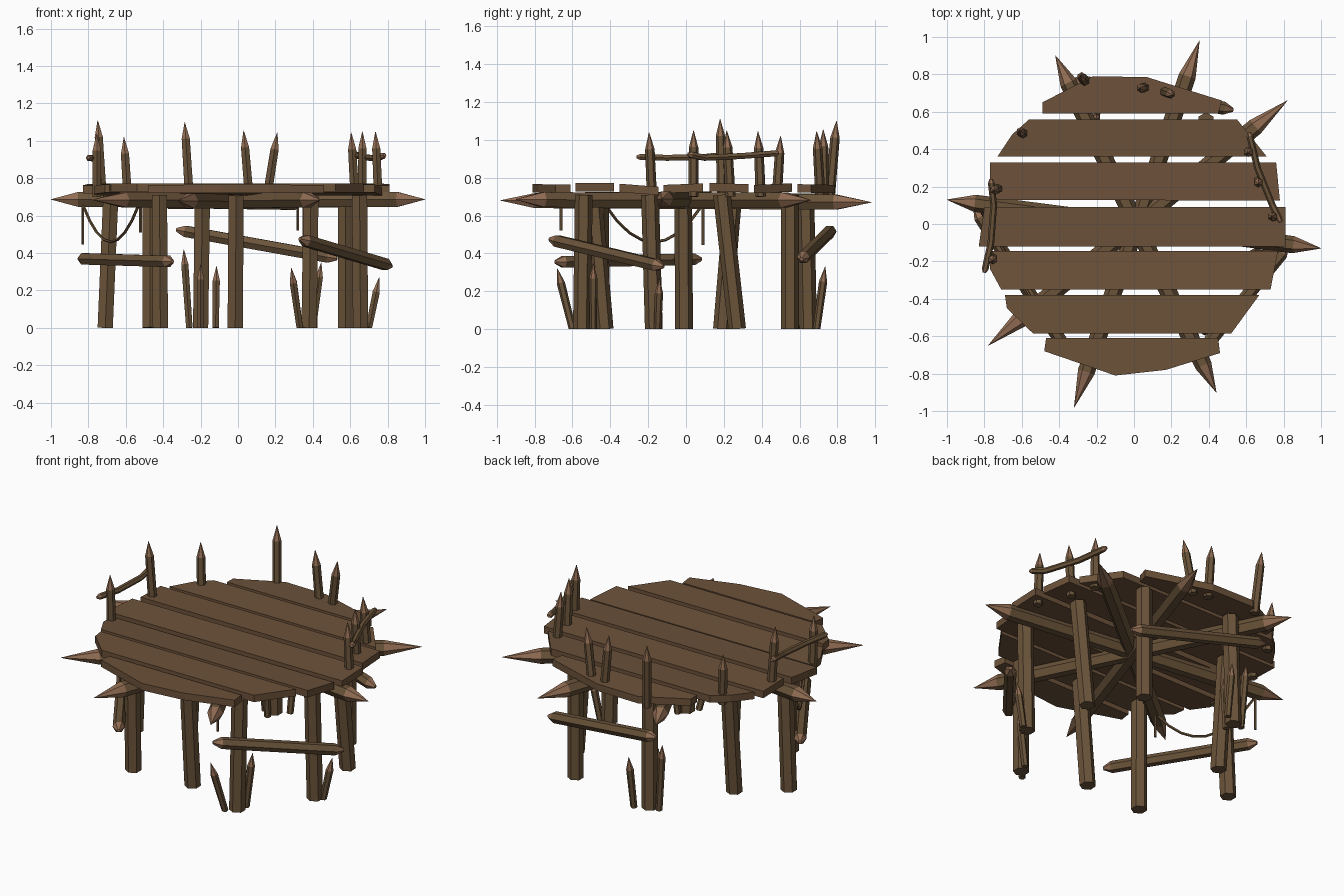
import bpy, bmesh, math
from mathutils import Vector

if "Cube" in bpy.data.objects:
    bpy.data.objects.remove(bpy.data.objects["Cube"])


def material(name, col):
    m = bpy.data.materials.new(name)
    m.diffuse_color = (*col, 1)
    m.use_nodes = True
    m.node_tree.nodes["Principled BSDF"].inputs["Base Color"].default_value = m.diffuse_color
    return m


PLANK = material("plank_wood", (0.150, 0.084, 0.042))
LOG = material("log_wood", (0.145, 0.088, 0.042))
TIP = material("fresh_cut_wood", (0.290, 0.155, 0.088))


def finish(name, bm, mats):
    bmesh.ops.recalc_face_normals(bm, faces=bm.faces[:])
    me = bpy.data.meshes.new(name)
    bm.to_mesh(me)
    bm.free()
    for m in mats:
        me.materials.append(m)
    ob = bpy.data.objects.new(name, me)
    bpy.context.collection.objects.link(ob)
    return ob


def log(name, pts, r, tip0=0.0, tip1=0.0, sides=6, blunt=0.0, r_end=None):
    """Faceted log along a path; tips are carved ends of the given length."""
    pts = [Vector(p) for p in pts]
    d0 = (pts[1] - pts[0]).normalized()
    d1 = (pts[-1] - pts[-2]).normalized()
    r_end = r if r_end is None else r_end
    stations = []                      # (point, direction, radius)
    if tip0:
        stations.append((pts[0], d0, blunt * r))
    stations.append((pts[0] + d0 * tip0, d0, r))
    for i in range(1, len(pts) - 1):
        stations.append((pts[i], (pts[i + 1] - pts[i - 1]).normalized(), r))
    stations.append((pts[-1] - d1 * tip1, d1, r_end))
    if tip1:
        stations.append((pts[-1], d1, blunt * r_end))
    bm = bmesh.new()
    rings = []
    for p, d, rad in stations:
        side = Vector((1, 0, 0)) if abs(d.z) > 0.8 else Vector((0, 0, 1))
        u = (side - d * side.dot(d)).normalized()
        w = d.cross(u)
        ring = []
        for k in range(sides):
            a = 2 * math.pi * (k + 0.5) / sides
            v = p + (u * math.cos(a) + w * math.sin(a)) * max(rad, 0.001)
            v.z = max(v.z, 0)
            ring.append(bm.verts.new(v))
        rings.append(ring)
    n = len(rings) - 1
    for i in range(n):
        is_tip = (tip0 and i == 0) or (tip1 and i == n - 1)
        for k in range(sides):
            j = (k + 1) % sides
            f = bm.faces.new((rings[i][k], rings[i][j], rings[i + 1][j], rings[i + 1][k]))
            f.material_index = 1 if is_tip else 0
    for ring, t in ((rings[0], tip0), (rings[-1], tip1)):
        bm.faces.new(ring).material_index = 1 if t else 0
    return finish(name, bm, [LOG, TIP])


# Deck planks: outlines with a bottom height at the low-y and high-y edge
planks = [
    ([(-.48, -.68), (-.1, -.81), (.17, -.78), (.46, -.69), (.45, -.61), (-.47, -.61)], .722, .720),
    ([(-.68, -.45), (-.54, -.585), (.52, -.585), (.67, -.38), (-.69, -.38)], .728, .728),
    ([(-.77, -.24), (-.71, -.35), (.73, -.35), (.77, -.145), (-.77, -.145)], .724, .708),
    ([(-.83, -.12), (.81, -.12), (.81, .09), (-.80, .09)], .718, .726),
    ([(-.77, .13), (.78, .125), (.76, .33), (-.77, .33)], .728, .722),
    ([(-.73, .36), (.71, .36), (.55, .56), (-.56, .56), (-.65, .48)], .718, .726),
    ([(-.49, .59), (.45, .59), (.47, .66), (.07, .785), (-.22, .79), (-.49, .65)], .722, .718),
]
for i, (outline, z0, z1) in enumerate(planks):
    ys = [y for _, y in outline]
    lo, hi = min(ys), max(ys)
    bm = bmesh.new()
    base = bm.faces.new([bm.verts.new((x, y, z0 + (z1 - z0) * (y - lo) / (hi - lo)))
                         for x, y in outline])
    ext = bmesh.ops.extrude_face_region(bm, geom=[base], use_keep_orig=True)
    bmesh.ops.translate(bm, vec=(0, 0, .044),
                        verts=[g for g in ext["geom"] if isinstance(g, bmesh.types.BMVert)])
    finish(f"deck_plank_{i + 1}", bm, [PLANK])

# Crossing support beams with sharpened ends
for i, (a, b, t) in enumerate([
        ((-1, .13, .687), (1, -.13, .687), .15),
        ((-.78, -.65, .685), (.82, .66, .682), .22),
        ((-.32, -.98, .68), (.35, .98, .67), .2),
        ((-.42, .9, .675), (.44, -.9, .685), .16)]):
    log(f"support_beam_{i + 1}", [a, b], .046, t, t)

# Legs: foot xy, head xy
for i, (x0, y0, x1, y1) in enumerate([
        (-.71, -.01, -.68, -.015), (-.47, .19, -.47, .25), (-.20, .645, -.19, .63),
        (.385, .55, .385, .55), (.575, .27, .575, .19), (.655, -.17, .65, -.19),
        (.38, -.55, .39, -.54), (-.015, -.43, -.01, -.49), (-.415, -.45, -.42, -.455)]):
    log(f"leg_{i + 1}", [(x0, y0, 0), (x1, y1, .71)], .047)

# Slanted braces between legs
for i, (a, b) in enumerate([
        ((-.85, .08, .37), (-.35, -.69, .355)),
        ((.33, -.72, .475), (.82, -.12, .33)),
        ((-.33, .77, .525), (.53, .61, .37))]):
    log(f"brace_{i + 1}", [a, b], .035, .05, .05, blunt=.3)

# Upright spikes round the back and sides of the deck: base, then tip
for i, (x0, y0, x1, y1, z) in enumerate([
        (-.755, -.18, -.755, -.195, 1.04), (-.725, .19, -.75, .18, 1.11),
        (-.59, .48, -.61, .50, 1.02), (-.26, .76, -.285, .795, 1.10),
        (.06, .73, .03, .725, 1.055), (.155, .71, .21, .69, 1.045),
        (.625, .395, .605, .38, 1.045), (.665, .235, .665, .215, 1.05),
        (.75, .04, .735, .04, 1.05)]):
    log(f"deck_spike_{i + 1}", [(x0, y0, .70), (x1, y1, z)], .027, 0, .09, r_end=.025)

# Crooked hand rails on the two sides
log("left_rail", [(-.80, -.26, .91), (-.765, -.10, .905), (-.75, .10, .91), (-.765, .24, .925)],
    .018, .02, .02, blunt=.5)
log("right_rail", [(.615, .49, .93), (.66, .30, .915), (.74, .10, .905), (.785, .01, .925)],
    .018, .02, .02, blunt=.5)

# Small stakes leaning on the legs
for i, (a, b) in enumerate([
        ((-.26, .64, 0), (-.29, .65, .42)), ((-.20, .58, 0), (-.20, .56, .34)),
        ((-.12, .69, 0), (-.115, .735, .33)), ((.33, -.60, 0), (.285, -.68, .32)),
        ((.40, -.49, 0), (.445, -.49, .35)), ((.70, -.15, 0), (.755, -.14, .27))]):
    log(f"ground_stake_{i + 1}", [a, b], .02, 0, .08, r_end=.022)

# Sagging rope and its hanging ends
A, B = Vector((-.83, .09, .66)), Vector((-.53, -.43, .66))
sag = [A.lerp(B, k / 8) - Vector((0, 0, .2 * 4 * (k / 8) * (1 - k / 8))) for k in range(9)]
log("sagging_rope", sag, .008, sides=5)
for i, (x, y, z) in enumerate([(-.83, .09, .445), (-.52, -.43, .51), (.32, -.66, .52)]):
    log(f"rope_end_{i + 1}", [(x, y, z), (x, y, .67)], .008, sides=5)
